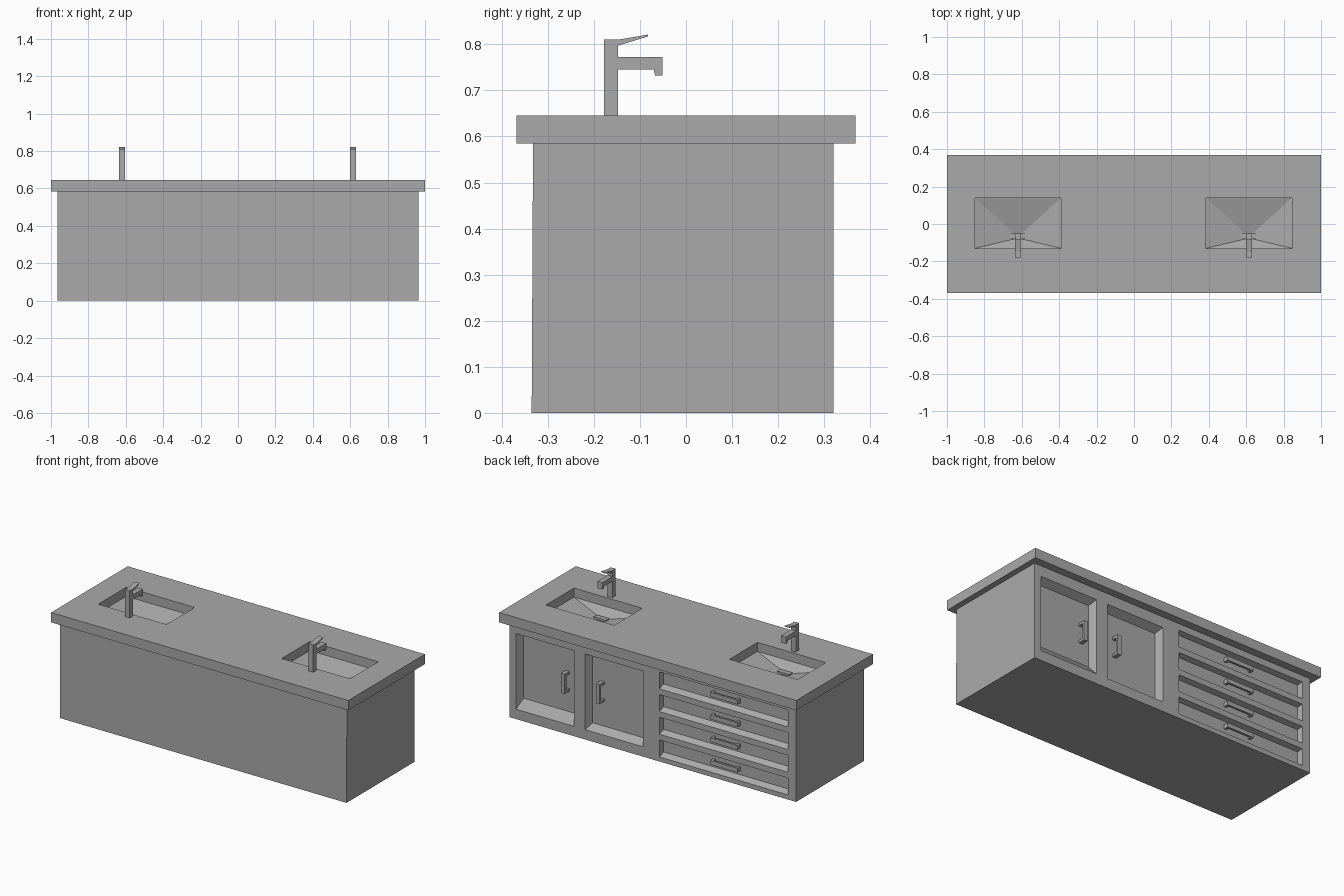
import bpy
import bmesh

if "Cube" in bpy.data.objects:
    bpy.data.objects.remove(bpy.data.objects["Cube"], do_unlink=True)

GREY = (0.4, 0.4, 0.4, 1)
grey = bpy.data.materials.new("plain_grey")
grey.use_nodes = True
grey.diffuse_color = GREY
grey.node_tree.nodes["Principled BSDF"].inputs["Base Color"].default_value = GREY


def make(name, solids):
    """Each solid is a list of point rings, skinned and capped."""
    bm = bmesh.new()
    for rings in solids:
        loops = [[bm.verts.new(p) for p in ring] for ring in rings]
        for a, b in zip(loops, loops[1:]):
            for i in range(len(a)):
                j = (i + 1) % len(a)
                bm.faces.new((a[i], a[j], b[j], b[i]))
        bm.faces.new(loops[0])
        bm.faces.new(loops[-1])
    bmesh.ops.recalc_face_normals(bm, faces=bm.faces)
    mesh = bpy.data.meshes.new(name)
    bm.to_mesh(mesh)
    bm.free()
    mesh.materials.append(grey)
    obj = bpy.data.objects.new(name, mesh)
    bpy.context.collection.objects.link(obj)
    return obj


def rect_z(x0, x1, y0, y1, z):
    return [(x0, y0, z), (x1, y0, z), (x1, y1, z), (x0, y1, z)]


def rect_y(x0, x1, z0, z1, y):
    return [(x0, y, z0), (x1, y, z0), (x1, y, z1), (x0, y, z1)]


def box(x0, x1, y0, y1, z0, z1):
    return [rect_z(x0, x1, y0, y1, z0), rect_z(x0, x1, y0, y1, z1)]


def prism(profile, x0, x1):
    return [[(x, y, z) for y, z in profile] for x in (x0, x1)]


def carve(obj, cutter):
    mod = obj.modifiers.new("carve", "BOOLEAN")
    mod.operation = "DIFFERENCE"
    mod.solver = "EXACT"
    mod.object = cutter
    bpy.context.view_layer.update()
    graph = bpy.context.evaluated_depsgraph_get()
    result = bpy.data.meshes.new_from_object(obj.evaluated_get(graph))
    obj.modifiers.clear()
    obj.data = result


FACE = 0.32      # plane of the doors and drawers
UNDER = 0.585    # underside of the countertop
TOP = 0.645


def recess(x0, x1, z0, z1, side, low, high, depth):
    outer = (x0, x1, z0, z1)
    inner = (x0 + side, x1 - side, z0 + low, z1 - high)
    return [rect_y(*outer, FACE + 0.02), rect_y(*outer, FACE),
            rect_y(*inner, FACE - depth)]


def basin(x):
    hole = (x - 0.23, x + 0.23, -0.13, 0.14)
    drain = (x - 0.02, x + 0.02, -0.08, -0.05)
    return [rect_z(*hole, TOP + 0.02), rect_z(*hole, UNDER + 0.005),
            rect_z(*drain, 0.54)]


# Cabinet and countertop
cabinet = make("cabinet", [box(-0.965, 0.965, -0.32, FACE, 0, UNDER)])
countertop = make("countertop", [box(-1, 1, -0.368, 0.368, UNDER, TOP)])
make("plain_panel", [prism([(-0.335, 0), (-0.319, 0), (-0.319, UNDER),
                            (-0.332, UNDER)], -0.965, 0.965)])

# Door and drawer recesses
drawer_tops = [0.545 - 0.138 * i for i in range(4)]
recesses = [recess(0.53, 0.92, 0.06, 0.52, 0.02, 0.055, 0.025, 0.045),
            recess(0.065, 0.455, 0.06, 0.52, 0.02, 0.03, 0.025, 0.045)]
recesses += [recess(-0.91, -0.045, z - 0.103, z, 0.008, 0.02, 0.01, 0.03)
             for z in drawer_tops]
front_cutter = make("recess_cutter", recesses)
carve(cabinet, front_cutter)

# Sink basins
SINKS = {"left": 0.615, "right": -0.62}
basin_cutter = make("basin_cutter", [basin(x) for x in SINKS.values()])
carve(cabinet, basin_cutter)
carve(countertop, basin_cutter)
for helper in (front_cutter, basin_cutter):
    bpy.data.objects.remove(helper, do_unlink=True)

# Door handles: upright grip on two posts
for side, x in (("left", 0.605), ("right", 0.37)):
    make(side + "_door_handle",
         [box(x - 0.013, x + 0.013, 0.305, FACE, 0.24, 0.36)] +
         [box(x - 0.013, x + 0.013, 0.27, 0.306, z, z + 0.015)
          for z in (0.24, 0.345)])

# Drawer handles: level grip on two posts
for i, top in enumerate(drawer_tops):
    z = top - 0.045
    make("drawer_handle_%d" % (i + 1),
         [box(-0.57, -0.388, 0.308, FACE, z - 0.013, z + 0.013)] +
         [box(x, x + 0.015, 0.285, 0.309, z - 0.013, z + 0.013)
          for x in (-0.57, -0.403)])

# Taps and drains
BODY = [(-0.178, TOP - 0.01), (-0.148, TOP - 0.01), (-0.148, 0.745),
        (-0.07, 0.745), (-0.067, 0.732), (-0.051, 0.732), (-0.051, 0.773),
        (-0.148, 0.773), (-0.148, 0.797), (-0.083, 0.817), (-0.083, 0.821),
        (-0.148, 0.81), (-0.178, 0.81)]
for side, x in SINKS.items():
    make(side + "_tap", [prism(BODY, x - 0.016, x + 0.016)])
    make(side + "_drain", [box(x - 0.042, x + 0.042, -0.08, -0.05, 0.53, 0.552)])
